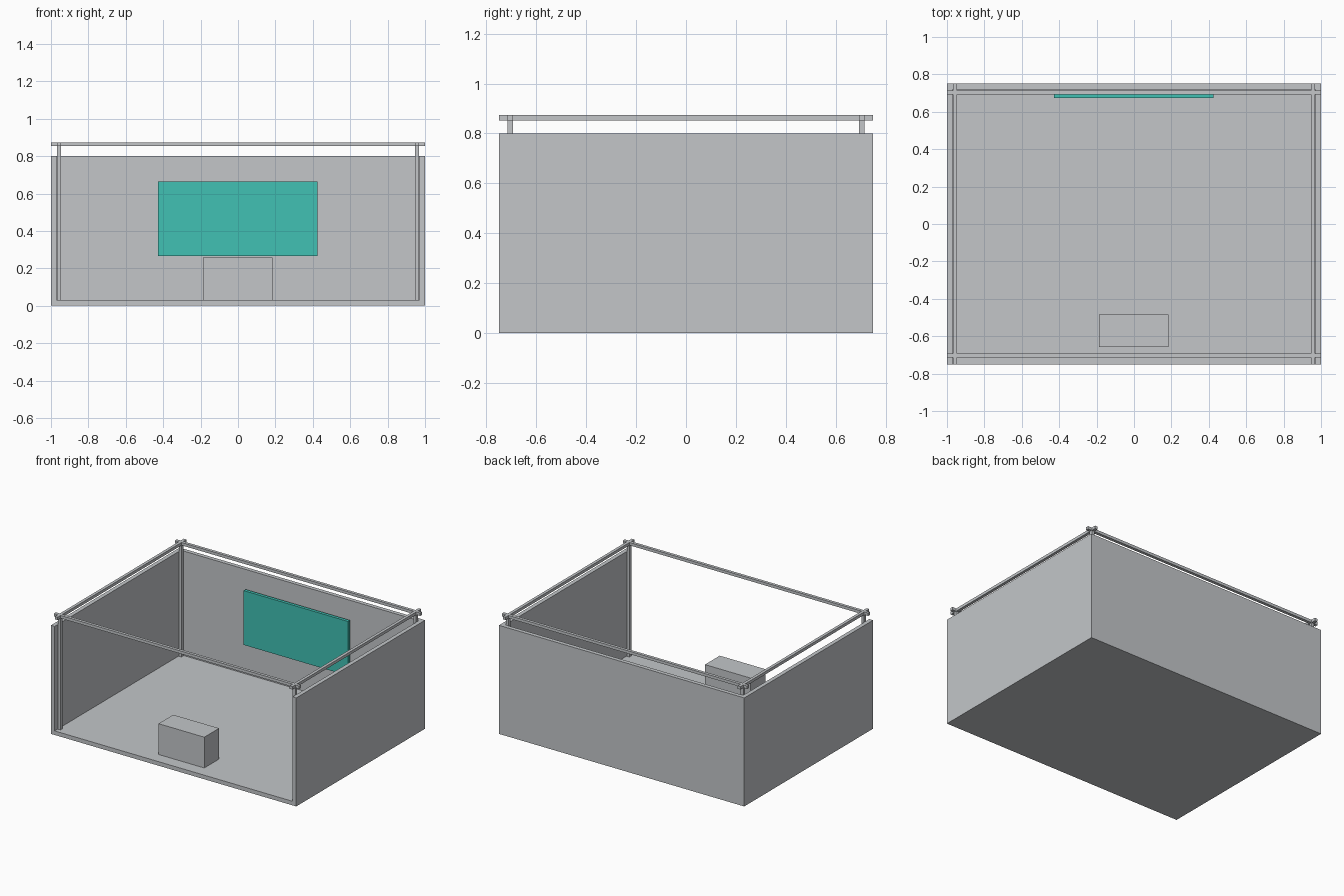
import bpy
import bmesh
from mathutils import Vector

default = bpy.data.objects.get("Cube")
if default:
    bpy.data.objects.remove(default, do_unlink=True)


def make_material(name, rgb):
    mat = bpy.data.materials.new(name)
    mat.use_nodes = True
    mat.diffuse_color = (*rgb, 1)
    mat.node_tree.nodes["Principled BSDF"].inputs["Base Color"].default_value = (*rgb, 1)
    return mat


grey = make_material("light grey", (0.546, 0.565, 0.584))
teal = make_material("teal", (0.053, 0.533, 0.456))


def box(name, low, high, mat=grey):
    """Box spanning two opposite corners."""
    low, high = Vector(low), Vector(high)
    mesh = bpy.data.meshes.new(name)
    bm = bmesh.new()
    bmesh.ops.create_cube(bm, size=1)
    for v in bm.verts:
        v.co = (low + high) / 2 + v.co * (high - low)
    bm.to_mesh(mesh)
    bm.free()
    mesh.materials.append(mat)
    obj = bpy.data.objects.new(name, mesh)
    bpy.context.collection.objects.link(obj)
    return obj


W, D, H = 1.0, 0.75, 0.80       # half width, half depth, wall height
T = 0.03                        # wall and floor thickness
BAR = 0.011                     # half thickness of posts and rails
PX, PY = 0.957, 0.704           # post centre lines
RAIL_LOW, RAIL_TOP = 0.853, 0.874

# Room shell, open at the front and the top
box("floor", (-W, -D, 0), (W, D, T))
box("back_wall", (-W, D - T, T), (W, D, H))
for side, s in (("left", 1), ("right", -1)):
    x0, x1 = sorted((s * W, s * (W - T)))
    box(side + "_wall", (x0, -D, T), (x1, D - T, H))

# Frame of corner posts with crossing rails
for side, s in (("left", 1), ("right", -1)):
    x = s * PX
    box(side + "_rail", (x - BAR, -D, RAIL_LOW), (x + BAR, D, RAIL_TOP))
    for end, e in (("front", -1), ("back", 1)):
        y = e * PY
        box(f"{end}_{side}_post", (x - BAR, y - BAR, T), (x + BAR, y + BAR, RAIL_LOW))
for end, e in (("front", -1), ("back", 1)):
    y = e * PY
    box(end + "_rail", (-W, y - BAR, RAIL_LOW), (W, y + BAR, RAIL_TOP))

# Wall panel and counter
box("wall_screen", (-0.428, 0.675, 0.265), (0.425, 0.698, 0.665), teal)
box("counter", (-0.188, -0.657, T), (0.185, -0.485, 0.257))
